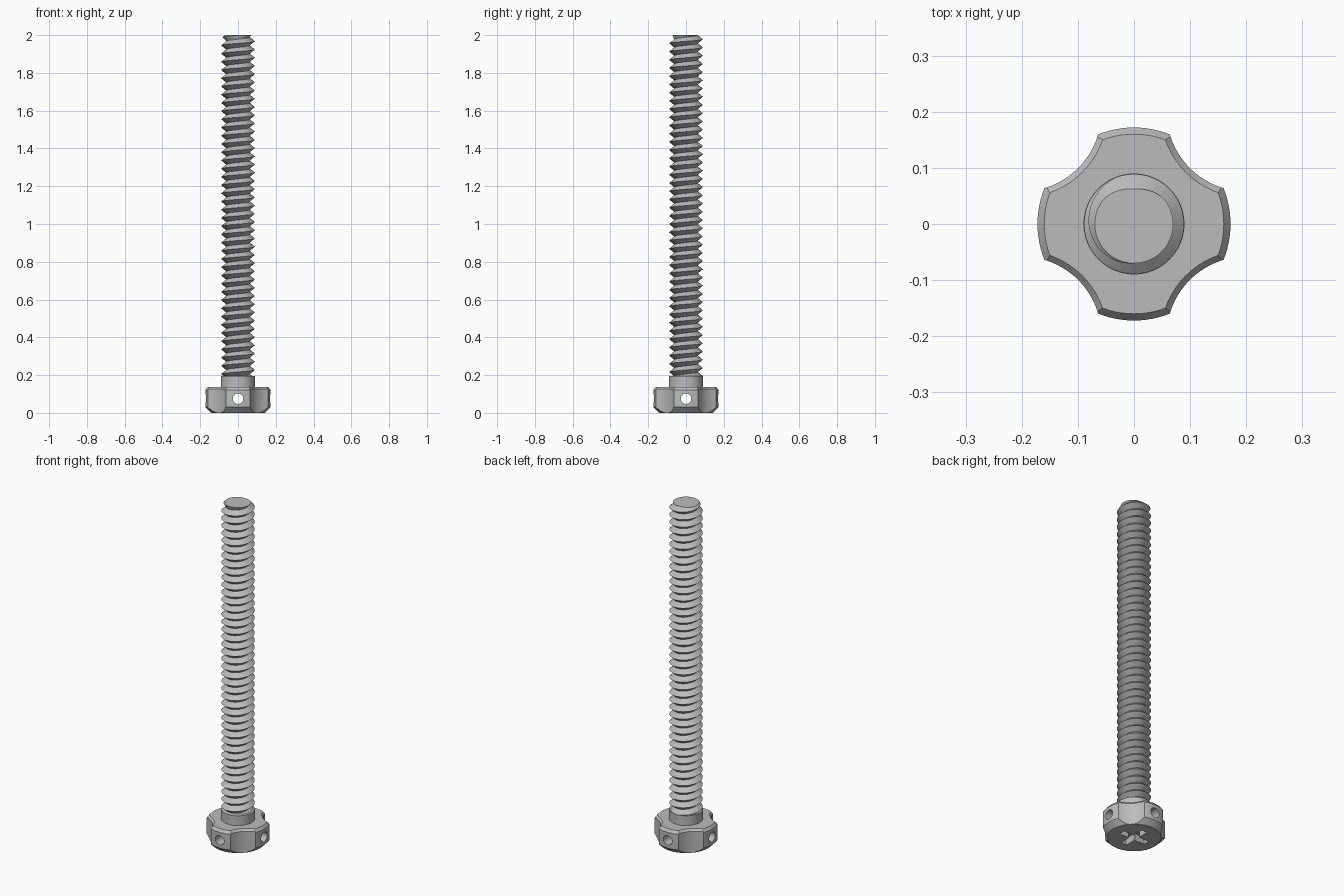
import bpy, bmesh, math
from mathutils import Matrix, Vector

cube = bpy.data.objects.get("Cube")
if cube:
    bpy.data.objects.remove(cube, do_unlink=True)

BORE = 0.028
PITCH = 0.0435
ROOT, CREST = 0.062, 0.089
COLLAR_TOP, TOP = 0.195, 2.0

steel = bpy.data.materials.new("plain_steel")
steel.use_nodes = True
steel.diffuse_color = (0.5, 0.5, 0.5, 1)
steel.node_tree.nodes["Principled BSDF"].inputs["Base Color"].default_value = (0.5, 0.5, 0.5, 1)


def add_object(name, bm):
    bmesh.ops.recalc_face_normals(bm, faces=bm.faces[:])
    mesh = bpy.data.meshes.new(name)
    bm.to_mesh(mesh)
    bm.free()
    mesh.materials.append(steel)
    ob = bpy.data.objects.new(name, mesh)
    bpy.context.collection.objects.link(ob)
    return ob


def lathe(name, profile, sides=96, centre=(0, 0)):
    """Closed solid turned from (radius, height) points, capped at both ends."""
    bm = bmesh.new()
    rings = []
    for r, z in profile:
        rings.append([bm.verts.new((centre[0] + r * math.cos(math.tau * i / sides),
                                    centre[1] + r * math.sin(math.tau * i / sides), z))
                      for i in range(sides)])
    for low, high in zip(rings, rings[1:]):
        for i in range(sides):
            j = (i + 1) % sides
            bm.faces.new((low[i], low[j], high[j], high[i]))
    bm.faces.new(rings[0])
    bm.faces.new(rings[-1])
    return add_object(name, bm)


def box(name, size, centre):
    bm = bmesh.new()
    bmesh.ops.create_cube(bm, size=1, matrix=Matrix.Translation(centre) @ Matrix.Diagonal((*size, 1)))
    return add_object(name, bm)


def activate(ob):
    bpy.ops.object.select_all(action="DESELECT")
    ob.select_set(True)
    bpy.context.view_layer.objects.active = ob


def cut(ob, cutter):
    cutter.hide_render = True
    mod = ob.modifiers.new("cut", "BOOLEAN")
    mod.operation = "DIFFERENCE"
    mod.solver = "EXACT"
    mod.object = cutter
    activate(ob)
    bpy.ops.object.modifier_apply(modifier=mod.name)
    bpy.data.objects.remove(cutter, do_unlink=True)


def smooth(ob):
    activate(ob)
    bpy.ops.object.shade_smooth_by_angle(angle=math.radians(30))


# Head and collar, turned in one piece
head = lathe("head", [(0.142, 0), (0.172, 0.03), (0.172, 0.122), (0.16, 0.138),
                      (0.09, 0.138), (0.09, COLLAR_TOP)])

# Four scallops on the diagonals, flared at the top edge
for sx in (-1, 1):
    for sy in (-1, 1):
        cut(head, lathe("scallop_cutter", [(0.142, -0.05), (0.142, 0.126), (0.156, 0.142),
                                           (0.156, 0.16)], 96, (sx * 0.2, sy * 0.2)))

# Cross recess underneath
cut(head, box("slot_cutter_x", (0.17, 0.036, 0.08), (0, 0, 0)))
cut(head, box("slot_cutter_y", (0.036, 0.17, 0.08), (0, 0, 0)))

# Bore along the axis and two cross holes through the lobes
cut(head, lathe("bore_cutter", [(BORE, -0.1), (BORE, 0.3)], 48))
for axis in ("X", "Y"):
    drill = lathe("hole_cutter", [(BORE, -0.3), (BORE, 0.3)], 32)
    drill.data.transform(Matrix.Translation((0, 0, 0.075)) @ Matrix.Rotation(math.pi / 2, 4, axis))
    cut(head, drill)
smooth(head)

# Threaded shaft: a helical V ridge, trimmed flat at both ends
STEPS = 48
bm = bmesh.new()
turns = int((TOP - COLLAR_TOP) / PITCH) + 5
start = TOP + 2 * PITCH - turns * PITCH


def helix(radius, lift):
    return [bm.verts.new((radius * math.cos(a), radius * math.sin(a),
                          start + lift + PITCH * (a - math.pi / 2) / math.tau))
            for a in (math.tau * i / STEPS for i in range(turns * STEPS + 1))]


root, crest = helix(ROOT, 0), helix(CREST, PITCH / 2)
for i in range(turns * STEPS):
    bm.faces.new((root[i], root[i + 1], crest[i + 1], crest[i]))
    k = i + STEPS
    if k + 1 < len(root):
        bm.faces.new((crest[i], crest[i + 1], root[k + 1], root[k]))

BASE = COLLAR_TOP - 0.02
for z, up in ((TOP, 1), (BASE, -1)):
    bmesh.ops.bisect_plane(bm, geom=bm.verts[:] + bm.edges[:] + bm.faces[:], dist=1e-6,
                           plane_co=(0, 0, z), plane_no=(0, 0, up), clear_outer=True)

# Lead-in chamfer on the tip
for v in bm.verts:
    radius = Vector(v.co[:2]).length
    limit = 0.07 + (TOP - v.co.z)
    if radius > limit:
        v.co.x *= limit / radius
        v.co.y *= limit / radius

# Bore wall and ring-shaped end faces
rims = []
for z in (TOP, BASE):
    outer = [e for e in bm.edges if e.is_boundary
             and all(abs(v.co.z - z) < 1e-4 for v in e.verts)]
    ring = [bm.verts.new((BORE * math.cos(math.tau * i / STEPS),
                          BORE * math.sin(math.tau * i / STEPS), z)) for i in range(STEPS)]
    inner = [bm.edges.new((ring[i], ring[(i + 1) % STEPS])) for i in range(STEPS)]
    bmesh.ops.bridge_loops(bm, edges=outer + inner)
    rims.append(ring)
for i in range(STEPS):
    j = (i + 1) % STEPS
    bm.faces.new((rims[0][i], rims[0][j], rims[1][j], rims[1][i]))
smooth(add_object("threaded_shaft", bm))
